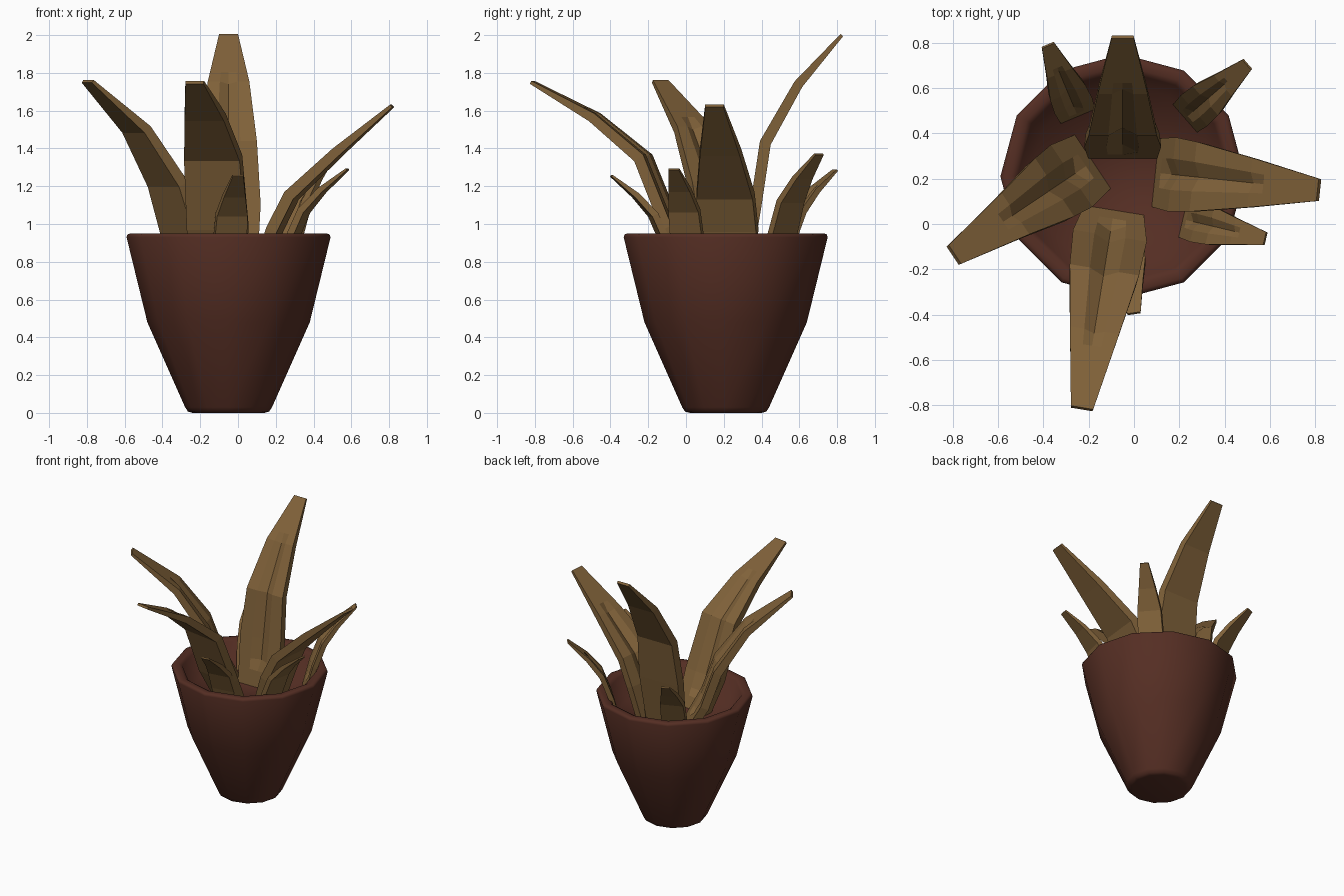
import bpy, math
from mathutils import Vector

if "Cube" in bpy.data.objects:
    bpy.data.objects.remove(bpy.data.objects["Cube"])


def material(name, rgb):
    m = bpy.data.materials.new(name)
    m.diffuse_color = (*rgb, 1)
    m.use_nodes = True
    m.node_tree.nodes["Principled BSDF"].inputs["Base Color"].default_value = m.diffuse_color
    return m


CLAY = material("clay", (0.09, 0.027, 0.017))
LEAF = material("leaf", (0.215, 0.12, 0.041))


def add_mesh(name, verts, faces, mat):
    me = bpy.data.meshes.new(name)
    me.from_pydata(verts, [], faces)
    me.materials.append(mat)
    ob = bpy.data.objects.new(name, me)
    bpy.context.collection.objects.link(ob)
    return ob


def loft(name, rings, mat):
    """Skin closed rings of points and cap both ends."""
    n = len(rings[0])
    verts = [p for r in rings for p in r]
    faces = [(i * n + j, i * n + (j + 1) % n, (i + 1) * n + (j + 1) % n, (i + 1) * n + j)
             for i in range(len(rings) - 1) for j in range(n)]
    last = (len(rings) - 1) * n
    faces += [tuple(reversed(range(n))), tuple(range(last, last + n))]
    return add_mesh(name, verts, faces, mat)


# Twelve-sided pot: outer wall, rounded rim, inner wall and soil
CX, CY = -0.05, 0.21
profile = [(0.19, 0), (0.215, 0.007), (0.23, 0.03), (0.43, 0.48), (0.54, 0.93),
           (0.535, 0.945), (0.52, 0.95), (0.49, 0.95), (0.465, 0.935), (0.41, 0.76)]
rings = [[(CX + r * math.cos(k * math.pi / 6), CY + r * math.sin(k * math.pi / 6), z)
          for k in range(12)] for r, z in profile]
pot = loft("pot", rings, CLAY)
bpy.context.view_layer.objects.active = pot
pot.select_set(True)
bpy.ops.object.shade_smooth_by_angle(angle=math.radians(85))
pot.select_set(False)


def leaf(name, base, tip, path, scale=1.0):
    """Tapered blade; path holds (distance out, height, half width) stations."""
    b, t = Vector((*base, 0)), Vector((*tip, 0))
    out = (t - b).normalized()
    side = Vector((-out.y, out.x, 0))
    pts = [b + out * d + Vector((0, 0, z)) for d, z, w in path]
    widths = [w for d, z, w in path]
    thick = [0.055, 0.06, 0.06, 0.05, 0.018]
    ups = []
    for i in range(5):
        tan = (pts[min(i + 1, 4)] - pts[max(i - 1, 0)]).normalized()
        up = tan.cross(side).normalized()
        ups.append(-up if up.dot(out) > 0 else up)
    # (position along stations, groove depth): channel sunk in the upper side
    rings = []
    for s, g in [(0, 0), (0.4, 0), (0.6, 0.035), (1, 0.035), (2, 0.035),
                 (3, 0.025), (3.2, 0), (4, 0)]:
        i = min(int(s), 3)
        f = s - i
        p, up = pts[i].lerp(pts[i + 1], f), ups[i].lerp(ups[i + 1], f)
        w = widths[i] + (widths[i + 1] - widths[i]) * f
        h = (thick[i] + (thick[i + 1] - thick[i]) * f) * scale / 2
        section = [(-1, h), (-0.42, h), (0, h - g * scale), (0.42, h),
                   (1, h), (0.96, -h), (-0.96, -h)]
        rings.append([p + side * (w * a) + up * v for a, v in reversed(section)])
    return loft(name, rings, LEAF)


# Large leaves
leaf("large_leaf_back", (-0.05, 0.31), (-0.05, 0.83),
     [(0, 0.72, 0.15), (0.06, 1.1, 0.17), (0.11, 1.43, 0.15), (0.285, 1.74, 0.11), (0.515, 2.0, 0.05)])
leaf("large_leaf_right", (0.11, 0.225), (0.82, 0.15),
     [(0, 0.72, 0.15), (0.085, 0.97, 0.165), (0.175, 1.15, 0.155), (0.42, 1.38, 0.11), (0.71, 1.625, 0.05)])
leaf("large_leaf_left", (-0.19, 0.27), (-0.80, -0.14),
     [(0, 0.72, 0.14), (0.13, 0.95, 0.165), (0.22, 1.21, 0.155), (0.42, 1.5, 0.11), (0.73, 1.755, 0.05)])
leaf("large_leaf_front", (-0.09, 0.05), (-0.23, -0.815),
     [(0, 0.72, 0.13), (0.13, 0.98, 0.165), (0.28, 1.35, 0.155), (0.54, 1.565, 0.11), (0.876, 1.75, 0.05)])

# Small leaves
small_z = [0.72, 0.92, 1.07, 1.18]
small_w = [0.08, 0.09, 0.085, 0.06]
small = {
    "small_leaf_back_right": ((0.23, 0.47), (0.50, 0.705), 1.37),
    "small_leaf_right": ((0.22, 0.02), (0.58, -0.065), 1.29),
    "small_leaf_front": ((-0.05, -0.05), (0.0, -0.395), 1.255),
    "small_leaf_back_left": ((-0.25, 0.48), (-0.38, 0.79), 1.285),
}
for name, (b, t, top) in small.items():
    length = math.dist(b, t)
    k = (top - 0.72) / 0.57
    path = [(length * f, 0.72 + (z - 0.72) * k, w)
            for f, z, w in zip((0, 0.18, 0.36, 0.63), small_z, small_w)]
    leaf(name, b, t, path + [(length, top, 0.03)], 0.6)
